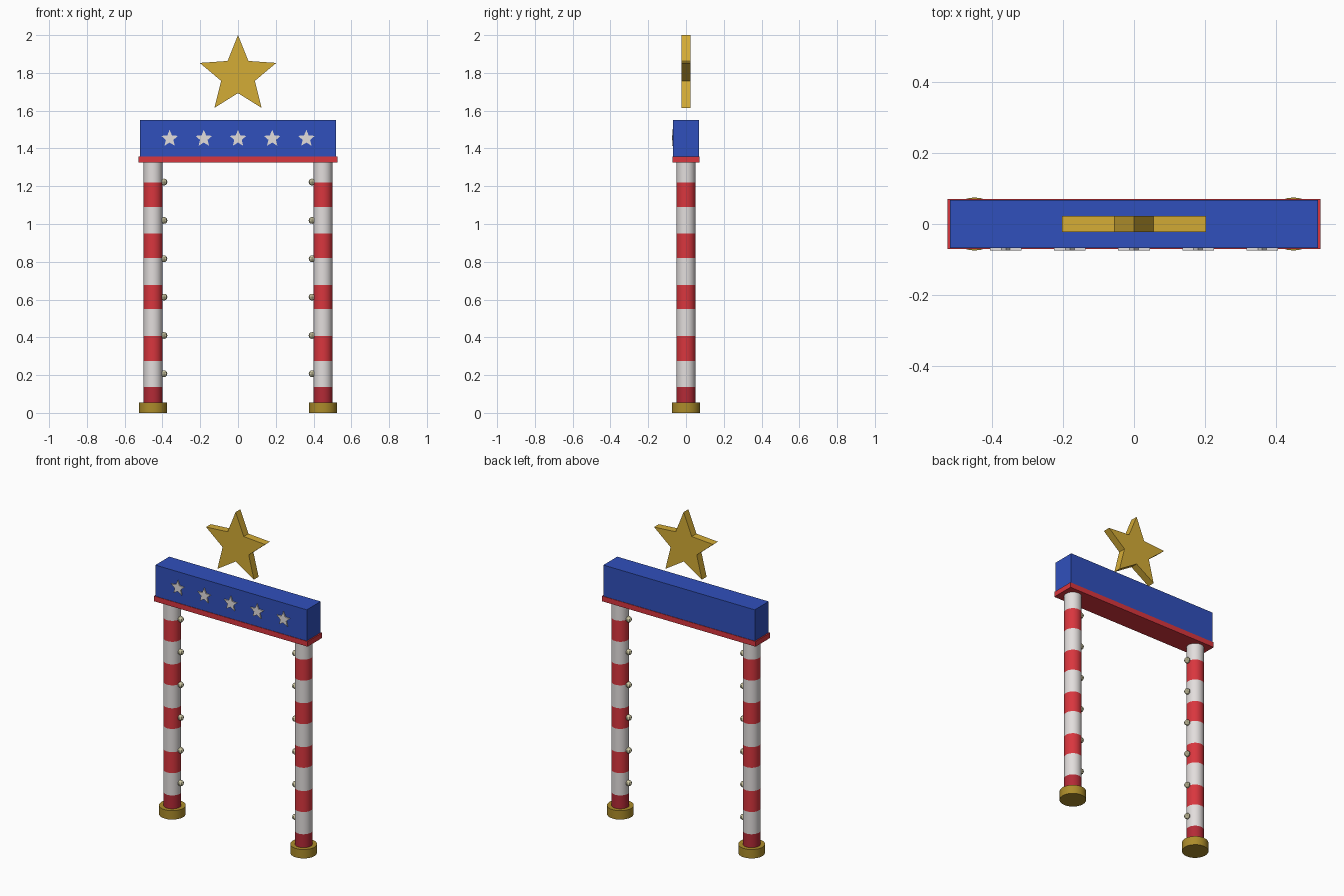
import bpy, bmesh, math

if "Cube" in bpy.data.objects:
    bpy.data.objects.remove(bpy.data.objects["Cube"])


def material(name, r, g, b):
    """Flat colour given as 0-255 display values, stored as linear."""
    m = bpy.data.materials.new(name)
    lin = [((c / 255 + 0.055) / 1.055) ** 2.4 for c in (r, g, b)]
    m.diffuse_color = (*lin, 1)
    m.use_nodes = True
    m.node_tree.nodes["Principled BSDF"].inputs["Base Color"].default_value = m.diffuse_color
    return m


WHITE = material("white", 226, 221, 220)
RED = material("red", 217, 54, 62)
DARK_RED = material("dark red", 180, 42, 54)
BLUE = material("blue", 48, 80, 188)
GOLD = material("gold", 212, 172, 54)
DARK_GOLD = material("dark gold", 172, 140, 42)
BULB = material("warm bulb", 208, 202, 165)


def finish(name, bm, mats, smooth=False):
    bmesh.ops.recalc_face_normals(bm, faces=bm.faces)
    mesh = bpy.data.meshes.new(name)
    bm.to_mesh(mesh)
    bm.free()
    for m in mats:
        mesh.materials.append(m)
    ob = bpy.data.objects.new(name, mesh)
    bpy.context.collection.objects.link(ob)
    if smooth:
        bpy.ops.object.select_all(action='DESELECT')
        ob.select_set(True)
        bpy.context.view_layer.objects.active = ob
        bpy.ops.object.shade_smooth_by_angle(angle=math.radians(40))
    return ob


def box(name, hx, hy, z0, z1, mat):
    bm = bmesh.new()
    bmesh.ops.create_cube(bm, size=1)
    for v in bm.verts:
        v.co = (v.co.x * 2 * hx, v.co.y * 2 * hy, (z0 + z1) / 2 + v.co.z * (z1 - z0))
    return finish(name, bm, [mat])


def column(name, x, radius, levels, mats, slots, sides=24):
    """Vertical cylinder with one colour slot for each band between levels."""
    bm = bmesh.new()
    rings = [[bm.verts.new((x + radius * math.cos(math.tau * i / sides),
                            radius * math.sin(math.tau * i / sides), z))
              for i in range(sides)] for z in levels]
    for lo, hi, slot in zip(rings, rings[1:], slots):
        for i in range(sides):
            j = (i + 1) % sides
            bm.faces.new((lo[i], lo[j], hi[j], hi[i])).material_index = slot
    bm.faces.new(rings[0]).material_index = slots[0]
    bm.faces.new(rings[-1]).material_index = slots[-1]
    return finish(name, bm, mats, True)


def star(name, x, z, outer, inner, y0, y1, mat):
    """Five-pointed star extruded from y0 to y1."""
    bm = bmesh.new()
    pts = []
    for i in range(10):
        r, a = (inner if i % 2 else outer), math.tau * i / 10
        pts.append((x + r * math.sin(a), z + r * math.cos(a)))
    front = [bm.verts.new((px, y0, pz)) for px, pz in pts]
    back = [bm.verts.new((px, y1, pz)) for px, pz in pts]
    bm.faces.new(front)
    bm.faces.new(back)
    for i in range(10):
        j = (i + 1) % 10
        bm.faces.new((front[i], front[j], back[j], back[i]))
    return finish(name, bm, [mat])


# Striped pillars with gold feet and inner rows of bulbs
stripes = [0.05, 0.138, 0.276, 0.406, 0.55, 0.678, 0.82, 0.95, 1.09, 1.22, 1.33]
slots = [2] + [(i + 1) % 2 for i in range(1, 10)]   # dark red, then white / red
slots = [2] + [0 if i % 2 else 1 for i in range(1, 10)]
for side, s in (("left", -1), ("right", 1)):
    column(side + "_foot", 0.45 * s, 0.075, [0, 0.055], [DARK_GOLD], [0])
    column(side + "_pillar", 0.45 * s, 0.05, stripes, [WHITE, RED, DARK_RED], slots)
    for k in range(6):
        bm = bmesh.new()
        bmesh.ops.create_uvsphere(bm, u_segments=8, v_segments=6, radius=0.018)
        bmesh.ops.translate(bm, verts=bm.verts, vec=(0.392 * s, 0, 0.207 + 0.203 * k))
        finish(f"{side}_bulb_{k + 1}", bm, [BULB])

# Header beam and its lower trim
box("trim", 0.527, 0.071, 1.325, 1.357, RED)
box("beam", 0.519, 0.068, 1.355, 1.55, BLUE)

# Stars on the beam front, and the large star floating above
for k in range(5):
    star(f"beam_star_{k + 1}", 0.181 * (k - 2), 1.452, 0.047, 0.021, -0.075, -0.066, WHITE)
star("top_star", 0, 1.787, 0.213, 0.094, -0.023, 0.023, GOLD)
